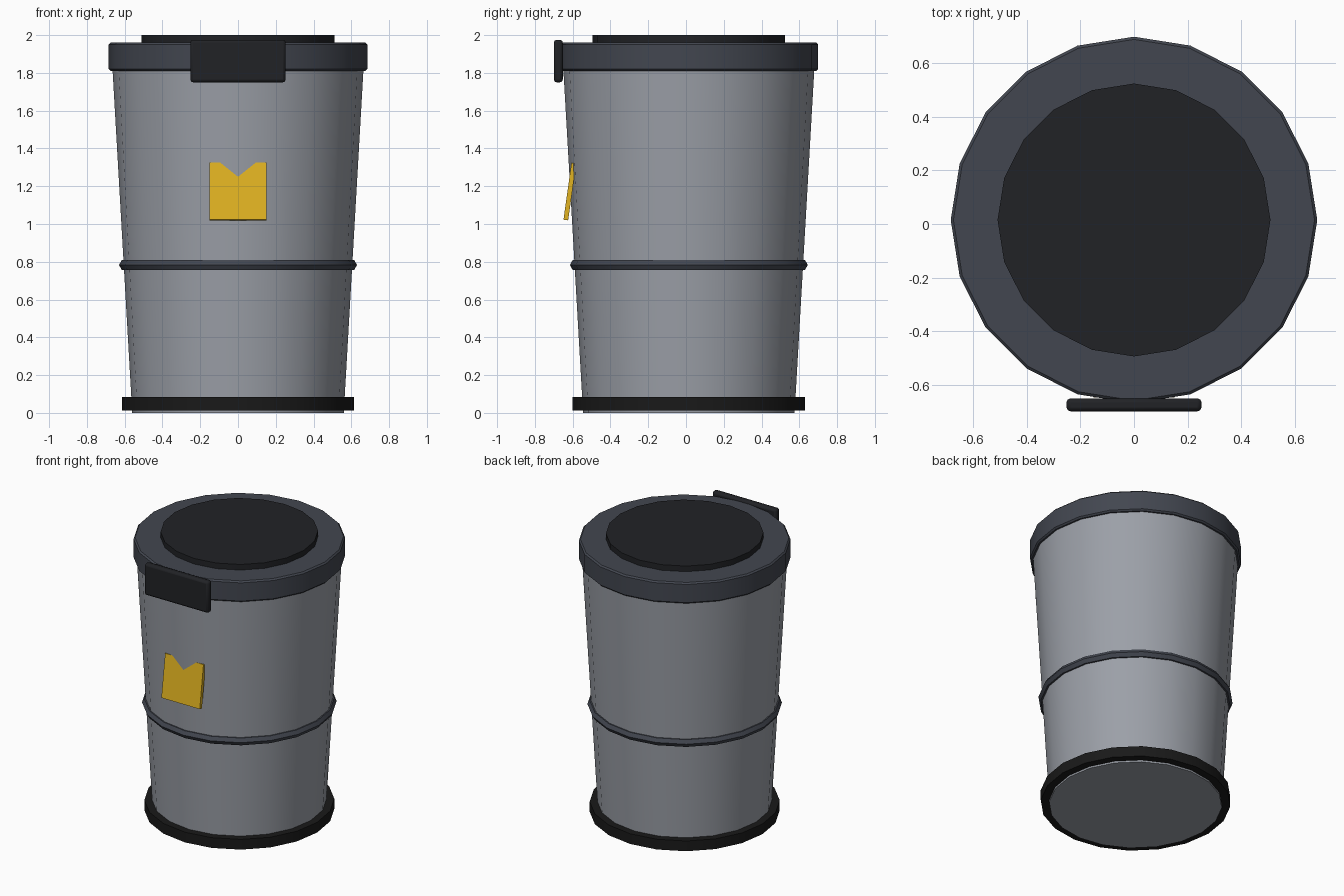
import bpy
from math import radians

if "Cube" in bpy.data.objects:
    bpy.data.objects.remove(bpy.data.objects["Cube"])

CY = 0.015   # drum axis, shifted back so the clasp fits the centred bounds
SIDES = 20


def material(name, rgb):
    m = bpy.data.materials.new(name)
    m.diffuse_color = (*rgb, 1)
    m.use_nodes = True
    m.node_tree.nodes["Principled BSDF"].inputs["Base Color"].default_value = m.diffuse_color
    return m


STEEL = material("steel", (0.33, 0.35, 0.39))
SLATE = material("slate", (0.055, 0.062, 0.08))
BLACK = material("black", (0.015, 0.016, 0.019))
RUBBER = material("rubber", (0.01, 0.01, 0.01))
YELLOW = material("yellow", (0.75, 0.45, 0.015))


def finish(name, mat, bevel=0, segments=1):
    ob = bpy.context.object
    ob.name = name
    ob.data.materials.append(mat)
    bpy.ops.object.transform_apply(location=False, rotation=False, scale=True)
    bpy.ops.object.shade_smooth_by_angle(angle=radians(30))
    if bevel:
        b = ob.modifiers.new("bevel", 'BEVEL')
        b.width = bevel
        b.segments = segments
        b.limit_method = 'ANGLE'
    return ob


def drum(name, r_low, r_high, z0, z1, mat, bevel=0):
    bpy.ops.mesh.primitive_cone_add(vertices=SIDES, radius1=r_low, radius2=r_high,
                                    depth=z1 - z0, location=(0, CY, (z0 + z1) / 2))
    return finish(name, mat, bevel)


def box(name, size, loc, mat, tilt=0, bevel=0, segments=1):
    bpy.ops.mesh.primitive_cube_add(size=1, location=loc, rotation=(radians(tilt), 0, 0))
    bpy.context.object.scale = size
    return finish(name, mat, bevel, segments)


# Tapered bin body and its round parts
drum("body", 0.56, 0.665, 0, 1.83, STEEL)
drum("base_ring", 0.615, 0.615, 0.012, 0.085, RUBBER)
drum("lid", 0.685, 0.685, 1.81, 1.96, SLATE, bevel=0.01)
drum("lid_cap", 0.51, 0.51, 1.94, 2.0, BLACK)

# Hexagonal-section hoop round the middle
bpy.ops.mesh.primitive_torus_add(major_segments=SIDES, minor_segments=6,
                                 major_radius=0.6, minor_radius=0.03,
                                 location=(0, CY, 0.783))
finish("middle_hoop", SLATE)

# Front clasp, and tilted plate sunk into the body at its top
box("lid_clasp", (0.505, 0.048, 0.225), (0, -0.676, 1.8625), BLACK, bevel=0.015, segments=2)
box("front_plate", (0.303, 0.025, 0.305), (0, -0.615, 1.172), YELLOW, tilt=-8)
